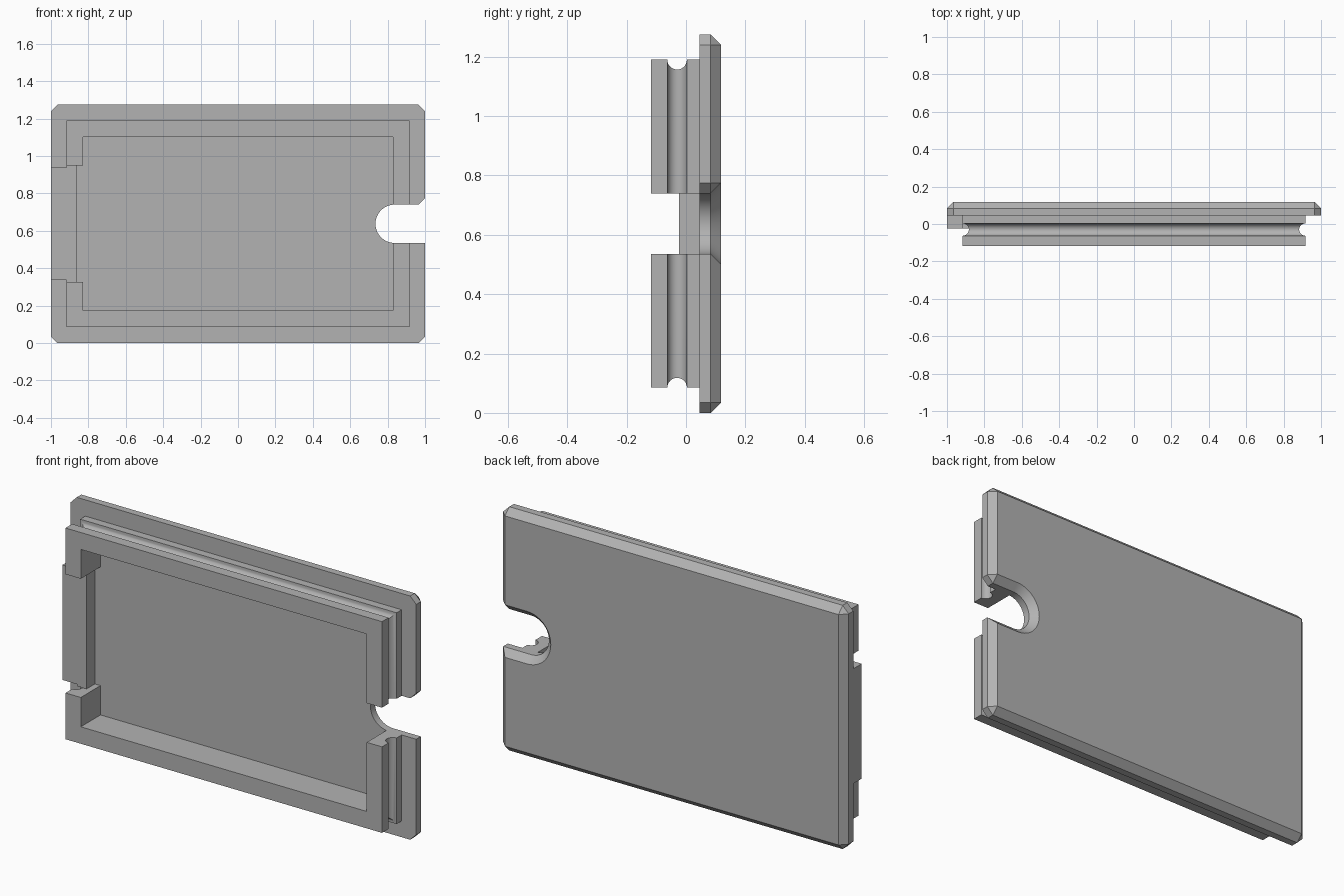
import bpy, bmesh
from math import pi, sin, cos, radians

cube = bpy.data.objects.get("Cube")
if cube:
    bpy.data.objects.remove(cube)

H = 1.275                 # overall height
MID = H / 2
FRONT, BACK = -0.118, 0.118
PLATE = 0.045             # front of the back plate
C = 0.035                 # chamfer size
SLOT = 0.1025             # slot half width

grey = bpy.data.materials.new("plain grey")
grey.use_nodes = True
grey.diffuse_color = (0.45, 0.45, 0.45, 1)
grey.node_tree.nodes["Principled BSDF"].inputs["Base Color"].default_value = grey.diffuse_color


def loft(name, sections, close_ends=True):
    """Skin closed cross-sections in order and cap both ends."""
    bm = bmesh.new()
    rows = [[bm.verts.new(p) for p in s] for s in sections]
    n = len(rows[0])
    for a, b in zip(rows, rows[1:]):
        for i in range(n):
            j = (i + 1) % n
            bm.faces.new((a[i], a[j], b[j], b[i]))
    bm.faces.new(rows[0][::-1])
    bm.faces.new(rows[-1])
    bmesh.ops.remove_doubles(bm, verts=bm.verts, dist=1e-5)
    bmesh.ops.recalc_face_normals(bm, faces=bm.faces)
    me = bpy.data.meshes.new(name)
    bm.to_mesh(me)
    bm.free()
    me.materials.append(grey)
    ob = bpy.data.objects.new(name, me)
    bpy.context.collection.objects.link(ob)
    bpy.ops.object.select_all(action='DESELECT')
    ob.select_set(True)
    bpy.context.view_layer.objects.active = ob
    bpy.ops.object.shade_smooth_by_angle(angle=radians(30))
    return ob


def box(name, x0, x1, y0, y1, z0, z1):
    return loft(name, [[(x0, y, z0), (x1, y, z0), (x1, y, z1), (x0, y, z1)] for y in (y0, y1)])


# Back plate outline: pairs of (rim point, chamfered back point)
outline = []


def cut_corner(x, z, dx, dz, first_along_x):
    """Clipped corner whose two rim points share one point on the back."""
    inner = (x + dx * C, z + dz * C)
    pair = [((x + dx * C, z), inner), ((x, z + dz * C), inner)]
    outline.extend(pair if first_along_x else pair[::-1])


cut_corner(-1, 0, 1, 1, False)
cut_corner(1, 0, -1, 1, True)
# Finger slot with a round end
cx = 0.735 + SLOT
outline.append(((1, MID - SLOT), (1 - C, MID - SLOT - C)))
for i in range(29):
    a = -pi / 2 - pi * i / 28
    outline.append(tuple((cx + r * cos(a), MID + r * sin(a)) for r in (SLOT, SLOT + C)))
lip = (1 - C, MID + SLOT + C)
outline.append(((1 - C, MID + SLOT), lip))
outline.append(((1, MID + SLOT + C), lip))
cut_corner(1, H, -1, -1, False)
cut_corner(-1, H, 1, -1, True)

rim = [p for p, q in outline]
inner = [q for p, q in outline]
loft("back_plate", [[(x, y, z) for x, z in pts]
                    for pts, y in ((rim, PLATE), (rim, BACK - C), (inner, BACK))])

# Frame profile: (inset, y) with a round groove in the outer wall
W, G, GY = 0.0885, 0.033, -0.03
profile = [(W, PLATE), (W, FRONT), (0, FRONT)]
profile += [(G * sin(pi * i / 16), GY - G * cos(pi * i / 16)) for i in range(17)]
profile.append((0, PLATE))

# Each half frame: (x, z, inset direction), broken at the slot and the tab
X, TOP, GAP = 0.916, H - 0.085, 0.948
path = [(-X, GAP, 1, 0), (-X, TOP, 1, -1), (X, TOP, -1, -1), (X, MID + SLOT, -1, 0)]
for name, flip in (("upper_frame", False), ("lower_frame", True)):
    sections = []
    for x, z, dx, dz in path:
        pts = [(x + dx * d, y, z + dz * d) for d, y in profile]
        sections.append([(px, py, H - pz if flip else pz) for px, py, pz in pts])
    loft(name, sections)

# Raised tab filling the frame's gap on the right side
box("side_tab", -1, -X, -0.024, PLATE, H - 0.938, 0.938)
box("side_tab_base", -X, -0.86, -0.024, PLATE, H - GAP, GAP)
